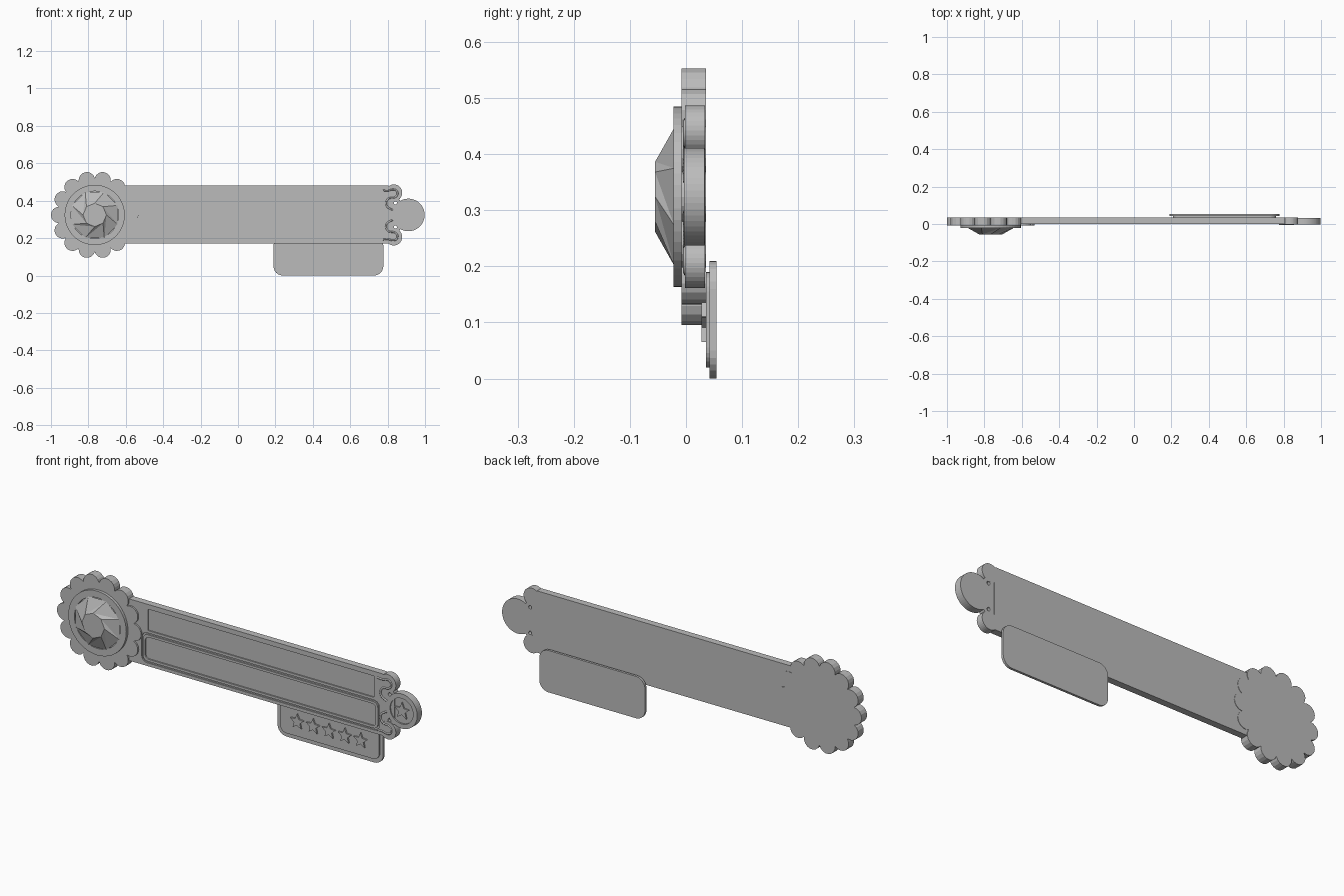
import bpy, bmesh
from math import sin, cos, pi, atan2

if "Cube" in bpy.data.objects:
    bpy.data.objects.remove(bpy.data.objects["Cube"])

grey = bpy.data.materials.new("plain grey")
grey.use_nodes = True
GREY = (0.5, 0.5, 0.5, 1)
grey.diffuse_color = GREY
grey.node_tree.nodes["Principled BSDF"].inputs["Base Color"].default_value = GREY

MID = 0.324           # height of the long axis
ROSE, MEDAL = -0.766, 0.911


# Outlines in the x-z plane
def circle(x, z, r, n=48, turn=0.0):
    return [(x + r * cos(turn + 2 * pi * i / n), z + r * sin(turn + 2 * pi * i / n)) for i in range(n)]


def star(x, z, r):
    return [(x + k * cos(pi / 2 + pi * i / 5), z + k * sin(pi / 2 + pi * i / 5))
            for i in range(10) for k in [r if i % 2 == 0 else r * 0.45]]


def rounded(x0, x1, z0, z1, r, n=6):
    pts = []
    for k, (cx, cz) in enumerate([(x1 - r, z1 - r), (x0 + r, z1 - r), (x0 + r, z0 + r), (x1 - r, z0 + r)]):
        for i in range(n + 1):
            a = pi / 2 * (k + i / n)
            pts.append((cx + r * cos(a), cz + r * sin(a)))
    return pts


def scalloped(x, z, ring, r, n, steps=8):
    # Arcs of the petal circles between their crossing points
    half = pi / n
    cross = ring * cos(half) + (r * r - (ring * sin(half)) ** 2) ** 0.5
    sweep = atan2(cross * sin(half), cross * cos(half) - ring)
    pts = []
    for p in range(n):
        a = 2 * half * p
        for i in range(steps):
            b = a - sweep + 2 * sweep * i / steps
            pts.append((x + ring * cos(a) + r * cos(b), z + ring * sin(a) + r * sin(b)))
    return pts


# Solid between two matching outlines, one at the front and one at the back
def loft(name, front, back, y0, y1, twist=False):
    bm = bmesh.new()
    f = [bm.verts.new((x, y0, z)) for x, z in front]
    b = [bm.verts.new((x, y1, z)) for x, z in back]
    n = len(f)
    bm.faces.new(f)
    bm.faces.new(b[::-1])
    for i in range(n):
        j = (i + 1) % n
        if twist:
            bm.faces.new((f[i], b[i], f[j]))
            bm.faces.new((b[i], b[j], f[j]))
        else:
            bm.faces.new((f[i], b[i], b[j], f[j]))
    bmesh.ops.recalc_face_normals(bm, faces=bm.faces)
    mesh = bpy.data.meshes.new(name)
    bm.to_mesh(mesh)
    bm.free()
    mesh.materials.append(grey)
    ob = bpy.data.objects.new(name, mesh)
    bpy.context.collection.objects.link(ob)
    return ob


def slab(name, outline, y0, y1):
    return loft(name, outline, outline, y0, y1)


# Cut outlines out of a part and bake the result
def cut(ob, outlines, y0, y1):
    cutters = [slab("cutter", o, y0, y1) for o in outlines]
    for c in cutters:
        mod = ob.modifiers.new("cut", "BOOLEAN")
        mod.operation, mod.solver, mod.object = "DIFFERENCE", "EXACT", c
    bpy.context.view_layer.update()
    baked = bpy.data.meshes.new_from_object(ob.evaluated_get(bpy.context.evaluated_depsgraph_get()))
    ob.modifiers.clear()
    ob.data = baked
    for c in cutters:
        bpy.data.objects.remove(c)


# Long bar with a sunken upper window and a sunken lower label
bar = slab("bar", rounded(-0.72, 0.81, 0.171, 0.481, 0.01), 0, 0.034)
cut(bar, [rounded(-0.5, 0.755, 0.35, 0.457, 0.004), rounded(-0.535, 0.785, 0.187, 0.337, 0.03)], -0.05, 0.006)
label = slab("label_rim", rounded(-0.527, 0.777, 0.195, 0.329, 0.026), -0.001, 0.012)
cut(label, [rounded(-0.515, 0.765, 0.207, 0.317, 0.02)], -0.05, 0.006)

# Flower rosette with a setting ring and a faceted gem
slab("rosette", scalloped(ROSE, MID, 0.19, 0.044, 14), -0.008, 0.036)
setting = slab("setting_ring", circle(ROSE, MID, 0.161), -0.022, -0.006)
cut(setting, [circle(ROSE, MID, 0.127)], -0.05, -0.012)
loft("gem", circle(ROSE, MID, 0.0625, 8), circle(ROSE, MID, 0.133, 8, -pi / 8), -0.055, -0.021, True)
slab("gem_base", circle(ROSE, MID, 0.123, 8, pi / 8), -0.021, -0.007)

# End medallion with a raised star
medal = slab("medallion", circle(MEDAL, MID, 0.087), -0.004, 0.033)
cut(medal, [circle(MEDAL, MID, 0.064)], -0.05, 0.004)
slab("medallion_star", star(MEDAL, MID, 0.043), -0.003, 0.006)

# Bracket joining bar and medallion, pierced by two small holes
bracket = slab("bracket", rounded(0.79, 0.868, 0.235, 0.413, 0.02), 0.001, 0.0335)
cut(bracket, [circle(0.842, MID + s * 0.064, 0.009, 12) for s in (1, -1)], -0.1, 0.1)

# Mirrored lobes, each with a raised scroll
SCROLL = [(0.775, 0.132), (0.80, 0.127), (0.825, 0.138), (0.85, 0.132), (0.855, 0.107), (0.835, 0.09),
          (0.805, 0.092), (0.788, 0.065), (0.80, 0.035), (0.832, 0.026)]
for side, s in (("upper", 1), ("lower", -1)):
    slab(side + "_lobe", circle(0.833, MID + s * 0.118, 0.045, 32), -0.002, 0.034)
    cu = bpy.data.curves.new(side + "_scroll", "CURVE")
    cu.dimensions = "3D"
    cu.bevel_depth, cu.bevel_resolution, cu.resolution_u = 0.005, 1, 4
    sp = cu.splines.new("NURBS")
    sp.points.add(len(SCROLL) - 1)
    for p, (x, z) in zip(sp.points, SCROLL):
        p.co = (x, 0.0, MID + s * z, 1)
    sp.use_endpoint_u, sp.order_u = True, 3
    tmp = bpy.data.objects.new("scroll_path", cu)
    bpy.context.collection.objects.link(tmp)
    bpy.context.view_layer.update()
    mesh = bpy.data.meshes.new_from_object(tmp.evaluated_get(bpy.context.evaluated_depsgraph_get()))
    bpy.data.objects.remove(tmp)
    mesh.materials.clear()
    mesh.materials.append(grey)
    bpy.context.collection.objects.link(bpy.data.objects.new(side + "_scroll", mesh))

# Hanging tab with an inner panel and a row of stars
slab("tab", rounded(0.19, 0.777, 0, 0.21, 0.05), 0.042, 0.054)
slab("tab_panel", rounded(0.208, 0.759, 0.02, 0.19, 0.035), 0.036, 0.0425)
for i in range(5):
    slab("tab_star_%d" % (i + 1), star(0.307 + 0.088 * i, 0.0965, 0.039), 0.028, 0.0365)
